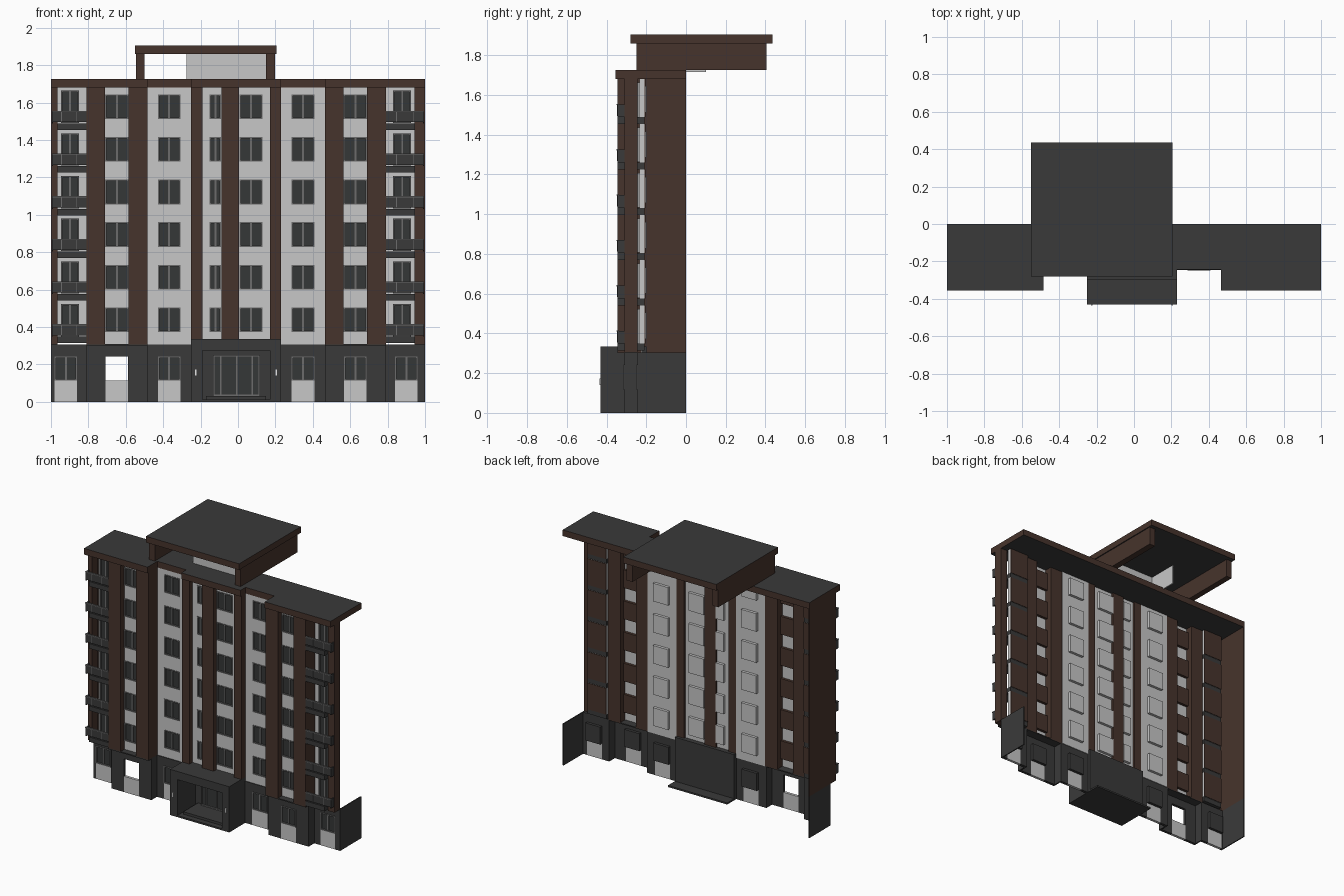
import bpy, bmesh

cube = bpy.data.objects.get("Cube")
if cube:
    bpy.data.objects.remove(cube, do_unlink=True)


def material(name, rgb):
    m = bpy.data.materials.new(name)
    m.use_nodes = True
    m.diffuse_color = (*rgb, 1)
    bsdf = next(n for n in m.node_tree.nodes if n.type == 'BSDF_PRINCIPLED')
    bsdf.inputs["Base Color"].default_value = (*rgb, 1)
    bsdf.inputs["Roughness"].default_value = 0.8
    return m


DARK = material("charcoal", (0.042, 0.042, 0.042))
BROWN = material("brown cladding", (0.062, 0.034, 0.025))
LIGHT = material("light plaster", (0.57, 0.57, 0.57))
FRAME = material("grey frame", (0.15, 0.15, 0.15))
GLASS = material("dark glass", (0.036, 0.038, 0.038))
LAMP = material("lamp white", (0.8, 0.8, 0.8))
PALETTE = [DARK, BROWN, LIGHT, FRAME, GLASS, LAMP]


class Part:
    """Collects boxes and slabs into one named object."""

    def __init__(self, name):
        self.name, self.bm = name, bmesh.new()

    def box(self, x, y, z, mat):
        x, y, z = sorted(x), sorted(y), sorted(z)
        v = [self.bm.verts.new((a, b, c)) for a in x for b in y for c in z]
        quads = ((0, 1, 3, 2), (4, 6, 7, 5), (0, 4, 5, 1), (2, 3, 7, 6), (0, 2, 6, 4), (1, 5, 7, 3))
        for q in quads:
            self.bm.faces.new([v[i] for i in q]).material_index = PALETTE.index(mat)

    def slab(self, outline, z0, z1):
        # dark top and underside, brown fascia
        base = self.bm.faces.new([self.bm.verts.new((x, y, z0)) for x, y in outline])
        new = bmesh.ops.extrude_face_region(self.bm, geom=[base], use_keep_orig=True)["geom"]
        for v in new:
            if isinstance(v, bmesh.types.BMVert):
                v.co.z = z1
        self.bm.normal_update()
        for f in self.bm.faces:
            f.material_index = PALETTE.index(DARK if abs(f.normal.z) > 0.5 else BROWN)

    def done(self):
        bmesh.ops.recalc_face_normals(self.bm, faces=self.bm.faces)
        mesh = bpy.data.meshes.new(self.name)
        self.bm.to_mesh(mesh)
        self.bm.free()
        for m in PALETTE:
            mesh.materials.append(m)
        obj = bpy.data.objects.new(self.name, mesh)
        bpy.context.collection.objects.link(obj)


FLOORS, STEP = 6, 0.228
BASE, TOP = 0.305, 1.68
AXIS = -0.01          # centre line of the wings
WALL = 0.02           # panel thickness
windows = Part("windows")


def window(x, y, z, back):
    """Framed two-pane window in a shallow box that projects behind the wall."""
    x0, x1 = sorted(x)
    z0, z1 = z
    t, mid = 0.008, (x0 + x1) / 2
    windows.box((x0, x1), (y + 0.012, y + 0.04), z, back)
    windows.box((x0 + t, x1 - t), (y + 0.006, y + 0.012), (z0 + t, z1 - t), GLASS)
    for a in (x0, x1 - t):
        windows.box((a, a + t), (y - 0.004, y + 0.012), z, FRAME)
    windows.box((mid - 0.005, mid + 0.005), (y, y + 0.012), z, FRAME)
    for c in (z0, z1 - t):
        windows.box((x0, x1), (y - 0.004, y + 0.012), (c, c + t), FRAME)


def wall(part, x, y, z, win_x, openings, mat, sill=None):
    """Panel with one column of openings, optionally with another colour below."""
    x, win_x = sorted(x), sorted(win_x)
    depth = (y, y + WALL)
    for side in ((x[0], win_x[0]), (win_x[1], x[1])):
        if side[1] - side[0] > 0.001:
            part.box(side, depth, z, mat)
    low = z[0]
    for a, b in openings:
        part.box(win_x, depth, (low, a), sill or mat)
        low = b
    part.box(win_x, depth, (low, z[1]), mat)


upper = [(0.372 + STEP * k, 0.504 + STEP * k) for k in range(FLOORS)]
ground = [(0.115, 0.243)]
walls, columns = Part("upper_walls"), Part("brown_columns")
base, balconies = Part("ground_floor_walls"), Part("balconies")

# both wings
for s in (-1, 1):
    def span(a, b):
        return AXIS + s * a, AXIS + s * b

    end = s - AXIS
    outer = abs(end)
    # recessed light bay
    bay, bay_win = span(0.24, 0.475), span(0.297, 0.419)
    wall(walls, bay, -0.24, (BASE, TOP), bay_win, upper, LIGHT)
    wall(base, bay, -0.245, (0, BASE), bay_win, ground, DARK, LIGHT)
    window(bay_win, -0.245, ground[0], DARK)
    # projecting bay between two columns
    strip = span(0.575, 0.70)
    wall(walls, strip, -0.30, (BASE, TOP), strip, upper, LIGHT)
    for a, b in ((0.475, 0.575), (0.70, 0.80)):
        columns.box(span(a, b), (-0.345, -0.225), (BASE, TOP), BROWN)
    low_win = span(0.577, 0.698)
    wall(base, span(0.475, 0.80), -0.31, (0, BASE), low_win, ground, DARK, LIGHT)
    base.box(span(0.475, 0.80), (-0.345, -0.225), (BASE - 0.004, BASE + 0.004), DARK)
    for d in (0.475, 0.79):
        base.box(span(d, d + 0.01), (-0.31, -0.225), (0, BASE), DARK)
    if s > 0:
        window(low_win, -0.31, ground[0], DARK)
    for z in upper:
        window(bay_win, -0.24, z, LIGHT)
        window(strip, -0.30, z, BROWN)
    # outer bay: ground floor wall, side panel, corner column
    out_win = span(0.85, 0.97)
    wall(base, span(0.80, outer), -0.245, (0, BASE), out_win, ground, DARK, LIGHT)
    window(out_win, -0.245, ground[0], DARK)
    base.box((s, s - s * 0.008), (-0.245, 0), (0, BASE), DARK)
    columns.box((s, AXIS + s * 0.955), (-0.31, -0.245), (BASE, TOP), BROWN)
    # balconies
    inner, edge = AXIS + s * 0.80, s * 0.995
    for k in range(FLOORS):
        z = BASE + 0.008 + STEP * k
        balconies.box(span(0.80, 0.955), (-0.345, -0.21), (z, z + 0.035), DARK)
        walls.box(span(0.80, 0.955), (-0.235, -0.208), (z + 0.035, z + STEP), LIGHT)
        walls.box(span(0.80, 0.955), (-0.208, -0.204), (z + 0.035, z + STEP), BROWN)
        window(span(0.84, 0.936), -0.25, (z + 0.037, z + 0.21), LIGHT)
        balconies.box((inner, edge), (-0.345, -0.338), (z + 0.042, z + 0.10), DARK)
        balconies.box((edge, edge - s * 0.007), (-0.345, -0.30), (z + 0.035, z + 0.10), DARK)
        balconies.box((inner, edge), (-0.349, -0.336), (z + 0.096, z + 0.102), FRAME)
        for f in (0.28, 0.72):
            m = inner + (edge - inner) * f
            balconies.box((m - 0.002, m + 0.002), (-0.348, -0.338), (z + 0.042, z + 0.10), FRAME)

# full-height side wall on one end only
columns.box((-1, -0.992), (-0.245, 0), (BASE, TOP), BROWN)

# centre bay: three columns with two window strips
for x in ((-0.25, -0.19), (-0.088, 0.005), (0.17, 0.23)):
    columns.box(x, (-0.29, -0.22), (BASE, TOP), BROWN)
for x, win in (((-0.19, -0.088), (-0.152, -0.09)), ((0.005, 0.17), (0.007, 0.132))):
    wall(walls, x, -0.255, (BASE, TOP), win, upper, LIGHT)
    for z in upper:
        window(win, -0.255, z, LIGHT)
for part in (walls, columns, base, balconies):
    part.done()

# entrance porch
porch = Part("entrance_porch")
for x in ((-0.25, -0.19), (0.17, 0.23)):
    porch.box(x, (-0.43, -0.20), (0, 0.335), DARK)
porch.box((-0.19, 0.17), (-0.43, -0.20), (0.275, 0.335), DARK)
porch.box((-0.19, 0.17), (-0.22, -0.20), (0, 0.275), DARK)
porch.box((-0.25, 0.23), (-0.43, -0.12), (0, 0.012), DARK)
porch.box((-0.17, 0.15), (-0.39, -0.22), (0.012, 0.03), DARK)
for x in (-0.225, 0.205):
    porch.box((x - 0.004, x + 0.004), (-0.436, -0.43), (0.14, 0.172), LAMP)
porch.done()

# entrance door with four panes
door = Part("entrance_door")
door.box((-0.134, 0.117), (-0.232, -0.22), (0.03, 0.25), GLASS)
for x in (-0.134, -0.095, -0.012, 0.071, 0.109):
    door.box((x, x + 0.008), (-0.24, -0.23), (0.03, 0.25), FRAME)
for z in (0.03, 0.242):
    door.box((-0.134, 0.117), (-0.24, -0.23), (z, z + 0.008), FRAME)
door.done()
windows.done()

# main roof following the bays
roof = Part("main_roof")
roof.slab([(-1, 0), (1, 0), (1, -0.355), (0.465, -0.355), (0.465, -0.242), (0.23, -0.242),
           (0.23, -0.30), (-0.25, -0.30), (-0.25, -0.242), (-0.485, -0.242),
           (-0.485, -0.355), (-1, -0.355)], TOP, 1.725)
roof.done()

# rooftop structure, open at front and back
cap = Part("rooftop_canopy")
cap.slab([(-0.55, -0.28), (0.205, -0.28), (0.205, 0.435), (-0.55, 0.435)], 1.86, 1.905)
cap.done()
sides = Part("rooftop_walls")
for x in ((-0.545, -0.50), (0.15, 0.197)):
    sides.box(x, (-0.25, 0.405), (1.725, 1.86), BROWN)
sides.box((-0.275, 0.15), (-0.13, -0.12), (1.716, 1.86), LIGHT)
sides.box((-0.275, -0.265), (-0.13, 0.10), (1.716, 1.86), LIGHT)
sides.done()
